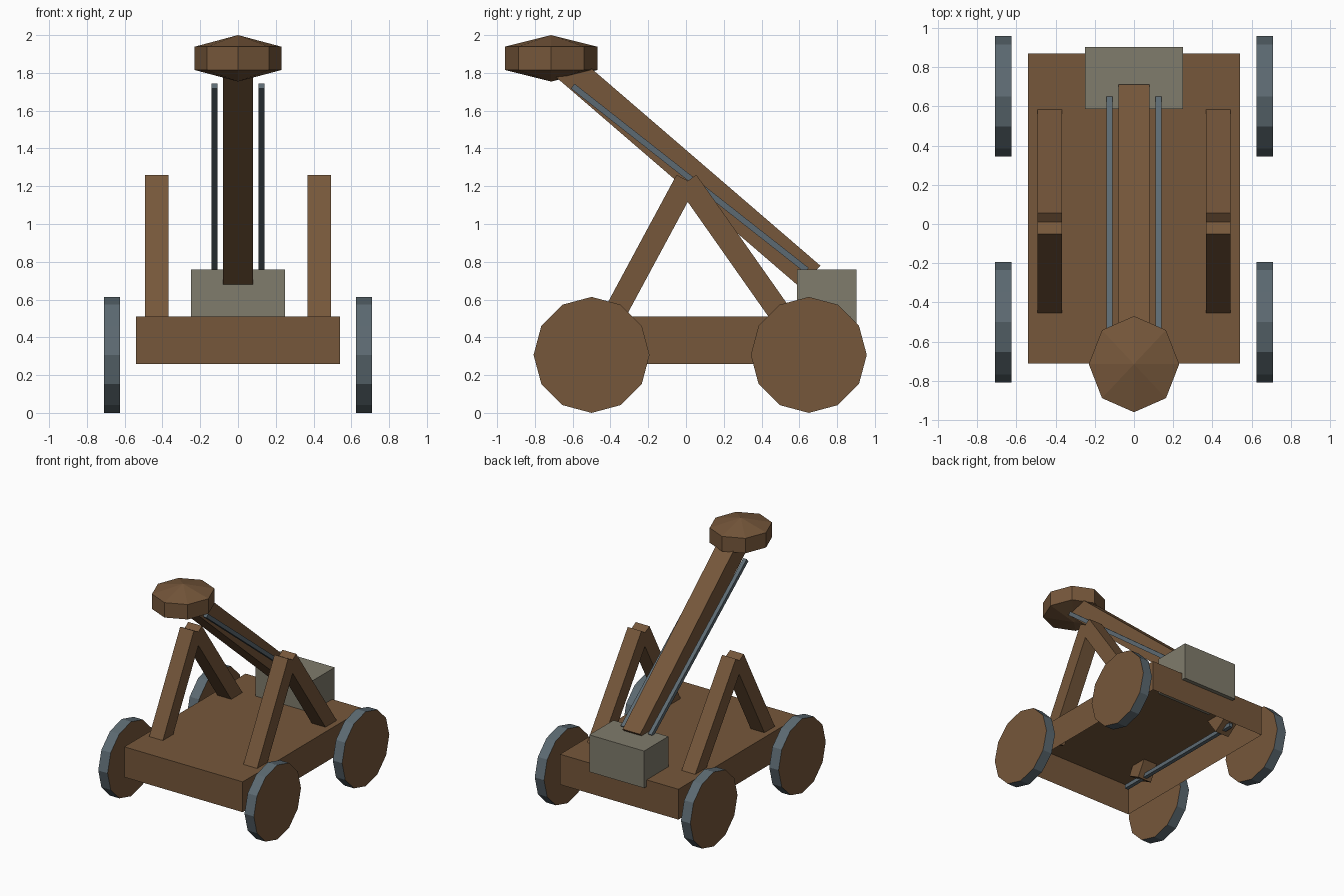
import bpy, bmesh, math
from mathutils import Matrix, Vector

if "Cube" in bpy.data.objects:
    bpy.data.objects.remove(bpy.data.objects["Cube"])


def material(name, rgb):
    m = bpy.data.materials.new(name)
    m.diffuse_color = (*rgb, 1)
    m.use_nodes = True
    m.node_tree.nodes["Principled BSDF"].inputs["Base Color"].default_value = m.diffuse_color
    return m


WOOD = material("brown wood", (0.180, 0.095, 0.043))
STEEL = material("blue grey steel", (0.108, 0.144, 0.168))
STONE = material("grey stone", (0.215, 0.200, 0.150))


def finish(name, bm, *mats):
    me = bpy.data.meshes.new(name)
    bm.to_mesh(me)
    bm.free()
    for m in mats:
        me.materials.append(m)
    ob = bpy.data.objects.new(name, me)
    bpy.context.collection.objects.link(ob)
    return ob


def box(name, lo, hi, mat, open_bottom=False):
    lo, hi = Vector(lo), Vector(hi)
    bm = bmesh.new()
    bmesh.ops.create_cube(bm, size=1, matrix=Matrix.Translation((lo + hi) / 2)
                          @ Matrix.Diagonal((*(hi - lo), 1)))
    if open_bottom:
        bm.normal_update()
        under = [f for f in bm.faces if f.normal.z < -0.9]
        bmesh.ops.delete(bm, geom=under, context='FACES_ONLY')
    return finish(name, bm, mat)


def beam(name, x, a, b, width, depth, mat):
    """Square-ended beam in a plane of constant x, between (y, z) points a and b."""
    dy, dz = b[0] - a[0], b[1] - a[1]
    mid = Matrix.Translation((x, (a[0] + b[0]) / 2, (a[1] + b[1]) / 2))
    bm = bmesh.new()
    bmesh.ops.create_cube(bm, size=1, matrix=mid @ Matrix.Rotation(math.atan2(dz, dy), 4, 'X')
                          @ Matrix.Diagonal((width, math.hypot(dy, dz), depth, 1)))
    return finish(name, bm, mat)


def wheel(name, x, y):
    """Twelve-sided wooden disc with a steel tyre."""
    bm = bmesh.new()
    bmesh.ops.create_cone(bm, cap_ends=True, segments=12, radius1=0.307, radius2=0.307, depth=0.085,
                          matrix=Matrix.Translation((x, y, 0.307)) @ Matrix.Rotation(math.pi / 2, 4, 'Y'))
    bm.normal_update()
    for f in bm.faces:
        f.material_index = 0 if abs(f.normal.x) > 0.9 else 1
    return finish(name, bm, WOOD, STEEL)


# Hollow deck and counterweight
box("deck", (-0.54, -0.71, 0.26), (0.54, 0.87, 0.51), WOOD, open_bottom=True)
box("counterweight", (-0.25, 0.587, 0.455), (0.25, 0.903, 0.76), STONE)

# Throwing arm
beam("throwing_arm", 0, (-0.65, 1.848), (0.66, 0.72), 0.16, 0.157, WOOD)

# Wheels, support frames, and steel rods on both sides
for side, s in (("left", -1), ("right", 1)):
    wheel("front_wheel_" + side, s * 0.667, -0.5)
    wheel("back_wheel_" + side, s * 0.667, 0.65)
    beam("front_strut_" + side, s * 0.43, (0.003, 1.232), (-0.44, 0.41), 0.125, 0.12, WOOD)
    beam("back_strut_" + side, s * 0.43, (0.006, 1.226), (0.58, 0.41), 0.125, 0.12, WOOD)
    beam("arm_rod_" + side, s * 0.125, (-0.6, 1.73), (0.64, 0.755), 0.032, 0.032, STEEL)
    beam("base_rod_" + side, s * 0.43, (-0.6, 0.41), (0.64, 0.41), 0.032, 0.032, STEEL)

# Faceted throwing cup
bm = bmesh.new()
bmesh.ops.create_uvsphere(bm, u_segments=8, v_segments=3, radius=1,
                          matrix=Matrix.Translation((0, -0.714, 1.877))
                          @ Matrix.Diagonal((0.266, 0.283, 0.123, 1)))
finish("cup", bm, WOOD)
